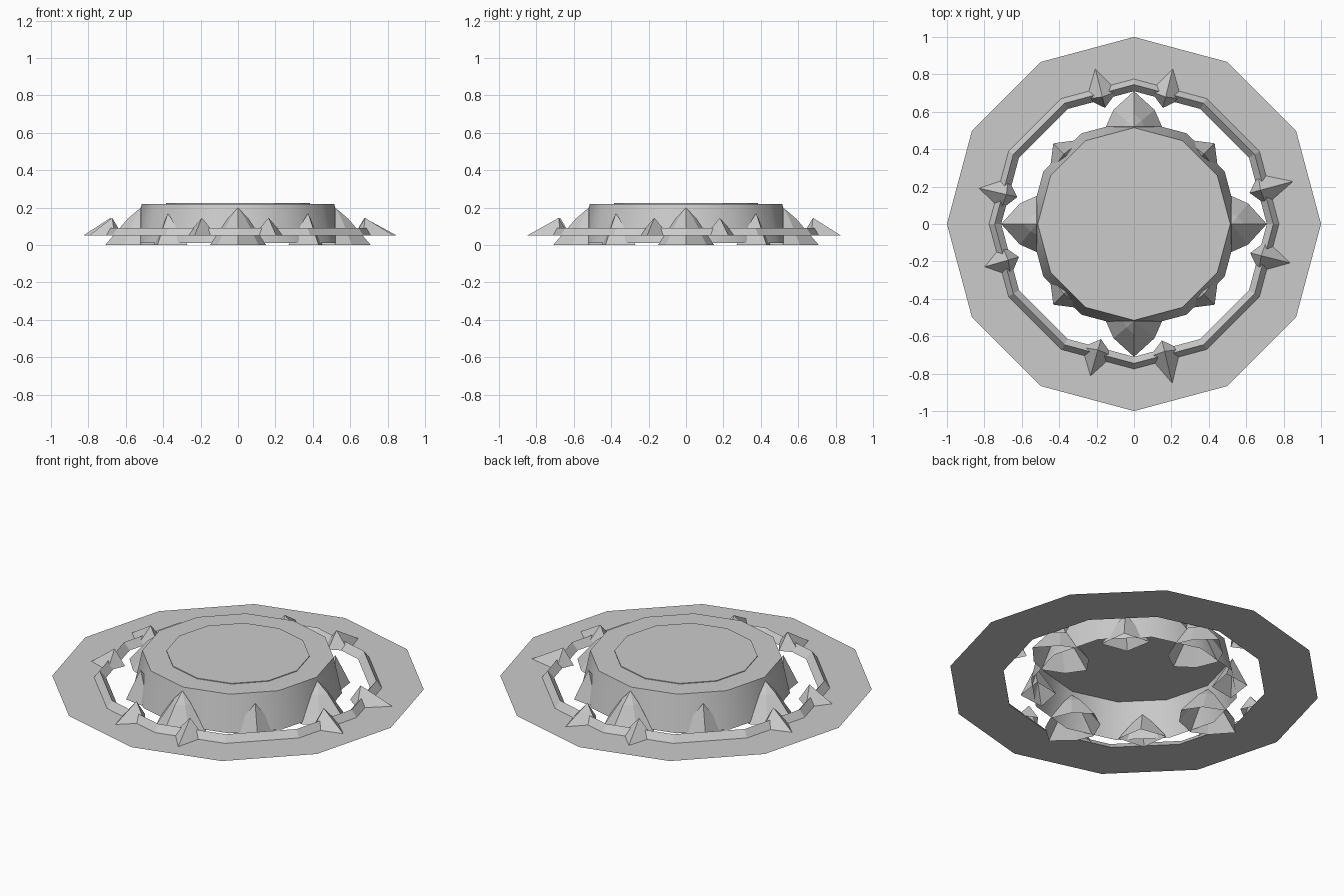
import bpy, bmesh, math
from mathutils import Matrix, Vector

if "Cube" in bpy.data.objects:
    bpy.data.objects.remove(bpy.data.objects["Cube"])

GREY = (0.6, 0.6, 0.6, 1)
grey = bpy.data.materials.new("plain grey")
grey.use_nodes = True
grey.diffuse_color = GREY
grey.node_tree.nodes["Principled BSDF"].inputs["Base Color"].default_value = GREY

SIDES = 12


def finish(name, bm, smooth=False):
    mesh = bpy.data.meshes.new(name)
    bm.to_mesh(mesh)
    bm.free()
    mesh.materials.append(grey)
    obj = bpy.data.objects.new(name, mesh)
    bpy.context.collection.objects.link(obj)
    if smooth:
        bpy.ops.object.select_all(action="DESELECT")
        bpy.context.view_layer.objects.active = obj
        obj.select_set(True)
        bpy.ops.object.shade_smooth_by_angle(angle=math.radians(35))
    return obj


def loop(bm, radius, z):
    return [bm.verts.new((radius * math.cos(math.tau * i / SIDES),
                          radius * math.sin(math.tau * i / SIDES), z))
            for i in range(SIDES)]


def bridge(bm, lower, upper):
    n = len(lower)
    for i in range(n):
        j = (i + 1) % n
        bm.faces.new((lower[i], lower[j], upper[j], upper[i]))


def lathe(name, profile, cap=False, smooth=False):
    """Twelve-sided surface through (radius, height) points."""
    bm = bmesh.new()
    loops = [loop(bm, r, z) for r, z in profile]
    for a, b in zip(loops, loops[1:]):
        bridge(bm, a, b)
    if cap:
        bm.faces.new(loops[-1])
    return finish(name, bm, smooth)


def spike(name, angle, outline, apex, base_z, middle=None):
    """Pyramid on a mirrored outline of (radial, sideways) points."""
    full = outline + [(r, -s) for r, s in reversed(outline[1:-1])]
    bm = bmesh.new()
    top = Vector(apex)
    ring = [bm.verts.new((r, s, base_z)) for r, s in full]
    if middle:
        z, scale = middle
        upper = [bm.verts.new((top.x + (r - top.x) * scale, s * scale, z))
                 for r, s in full]
        bridge(bm, ring, upper)
        ring = upper
    tip = bm.verts.new(top)
    for i, v in enumerate(ring):
        bm.faces.new((v, ring[(i + 1) % len(ring)], tip))
    bm.transform(Matrix.Rotation(math.radians(angle), 4, "Z"))
    return finish(name, bm)


# Flat outer plate and the ridged rim around its opening
lathe("outer_plate", [(1, 0.05), (0.71, 0.05)])
lathe("rim", [(0.775, 0.05), (0.745, 0.09), (0.71, 0.05)])

# Hollow central drum, open below, with a thin plate on top
lathe("drum", [(0.56, 0.01), (0.515, 0.22)], cap=True, smooth=True)
lathe("drum_plate", [(0.385, 0.22), (0.385, 0.224)], cap=True)

# Large and small spikes around the drum
for k in range(4):
    spike(f"large_spike_{k + 1}", 90 * k,
          [(0.71, 0), (0.61, 0.11), (0.52, 0.15), (0.40, 0.1), (0.33, 0)],
          (0.52, 0, 0.2), 0, middle=(0.14, 0.37))
    spike(f"small_spike_{k + 1}", 45 + 90 * k,
          [(0.61, 0), (0.51, 0.13), (0.42, 0)], (0.53, 0, 0.17), 0)

# Thorns straddling the rim: direction and reach of each
THORNS = [(15, 0.88), (76, 0.855), (104, 0.855), (167, 0.85),
          (196, 0.83), (254, 0.845), (283.5, 0.875), (346, 0.86)]
for k, (angle, reach) in enumerate(THORNS):
    spike(f"thorn_{k + 1}", angle, [(reach, 0), (0.71, 0.085), (0.64, 0)],
          (0.70, 0, 0.145), 0.05)
